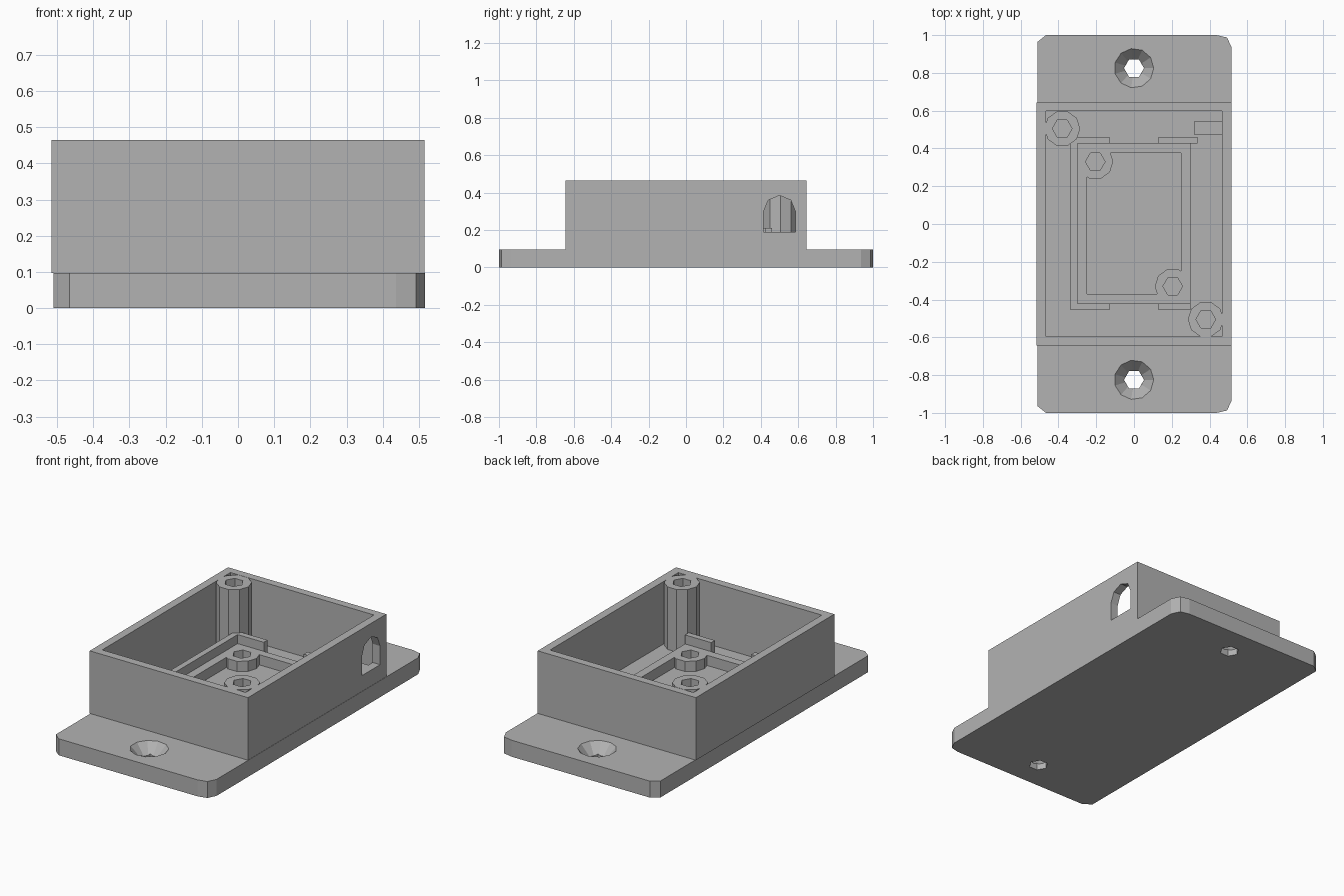
import bpy, bmesh, math
from mathutils import Vector

cube = bpy.data.objects.get("Cube")
if cube:
    bpy.data.objects.remove(cube, do_unlink=True)

GREY = (0.45, 0.45, 0.45, 1)
grey = bpy.data.materials.new("plain grey")
grey.use_nodes = True
grey.diffuse_color = GREY
grey.node_tree.nodes["Principled BSDF"].inputs["Base Color"].default_value = GREY

FLOOR, LEDGE, FRAME, TOP = 0.097, 0.157, 0.21, 0.465


def loft(name, low, high):
    """Solid between two matching outlines."""
    bm = bmesh.new()
    a = [bm.verts.new(p) for p in low]
    b = [bm.verts.new(p) for p in high]
    bm.faces.new(a)
    bm.faces.new(b)
    for i in range(len(a)):
        j = (i + 1) % len(a)
        bm.faces.new((a[i], a[j], b[j], b[i]))
    bmesh.ops.recalc_face_normals(bm, faces=bm.faces)
    mesh = bpy.data.meshes.new(name)
    bm.to_mesh(mesh)
    bm.free()
    mesh.materials.append(grey)
    obj = bpy.data.objects.new(name, mesh)
    bpy.context.collection.objects.link(obj)
    return obj


def prism(name, outline, z0, z1):
    return loft(name, [(x, y, z0) for x, y in outline], [(x, y, z1) for x, y in outline])


def box(name, x0, x1, y0, y1, z0, z1):
    return prism(name, [(x0, y0), (x1, y0), (x1, y1), (x0, y1)], z0, z1)


def ngon(n, r, x=0, y=0):
    return [(x + r * math.cos(math.tau * i / n), y + r * math.sin(math.tau * i / n))
            for i in range(n)]


def combine(obj, other, operation="DIFFERENCE"):
    mod = obj.modifiers.new("cut", "BOOLEAN")
    mod.operation, mod.solver, mod.object = operation, "EXACT", other
    bpy.context.view_layer.objects.active = obj
    bpy.ops.object.modifier_apply(modifier=mod.name)
    bpy.data.objects.remove(other, do_unlink=True)


# Base plate with rounded corners
corner = ngon(7, 0.065)
right = [corner[i] for i in (0, 1, 2)]
left = [corner[i] for i in (2, 3)]
upper = [(x + 0.4515, y + 0.9366) for x, y in right] + [(x - 0.4515, y + 0.9366) for x, y in left]
plate = prism("base_plate", upper + [(x, -y) for x, y in reversed(upper)], 0, FLOOR)

# Countersunk mounting holes
for y in (-0.825, 0.825):
    combine(plate, prism("screw_cutter", ngon(6, 0.053, 0, y), -0.1, 0.2))
    low, high = ngon(11, 0.048, 0, y), ngon(11, 0.105, 0, y)
    combine(plate, loft("sink_cutter", [(a, b, 0.035) for a, b in low],
                        [(a, b, FLOOR + 0.0005) for a, b in high]))

# Box walls with an arched cable opening on the left side
walls = box("box_walls", -0.515, 0.515, -0.643, 0.643, FLOOR, TOP)
combine(walls, box("cavity_cutter", -0.467, 0.467, -0.595, 0.597, 0, 1))
half = [(0.085, 0.19), (0.085, 0.3), (0.06, 0.36), (0, 0.385)]
arch = half + [(-y, z) for y, z in reversed(half[:-1])]
combine(walls, loft("arch_cutter", [(0.4, y + 0.5, z) for y, z in arch],
                    [(0.6, y + 0.5, z) for y, z in arch]))

# Inner ledge around a pocket, with short screw posts in opposite corners
ledge = box("inner_ledge", -0.3, 0.3, -0.42, 0.425, FLOOR, LEDGE)
combine(ledge, box("pocket_cutter", -0.25, 0.25, -0.37, 0.377, 0, 1))
for s in (-1, 1):
    x, y = s * 0.205, -s * 0.33
    combine(ledge, prism("short_post", ngon(10, 0.095, x, y), FLOOR, LEDGE), "UNION")
    combine(ledge, prism("short_hole", ngon(6, 0.052, x, y), FLOOR + 0.002, 1))

    # Tall lid posts reaching the rim
    x, y = s * 0.38, -s * 0.505
    post = prism("tall_post", ngon(10, 0.095, x, y), FLOOR, TOP)
    combine(post, prism("tall_hole", ngon(6, 0.052, x, y), 0.15, 1))

# Raised retaining frame, open in the middle of both ends
box("frame_side", -0.335, -0.3, -0.455, 0.46, FLOOR, FRAME)
for end, y0, y1, x1 in (("back", 0.425, 0.46, 0.335), ("front", -0.455, -0.42, 0.3)):
    box(end + "_frame_right", -0.3, -0.13, y0, y1, FLOOR, FRAME)
    box(end + "_frame_left", 0.13, x1, y0, y1, FLOOR, FRAME)

# Cable rest below the opening
box("cable_rest", 0.32, 0.467, 0.47, 0.545, FLOOR, 0.19)
